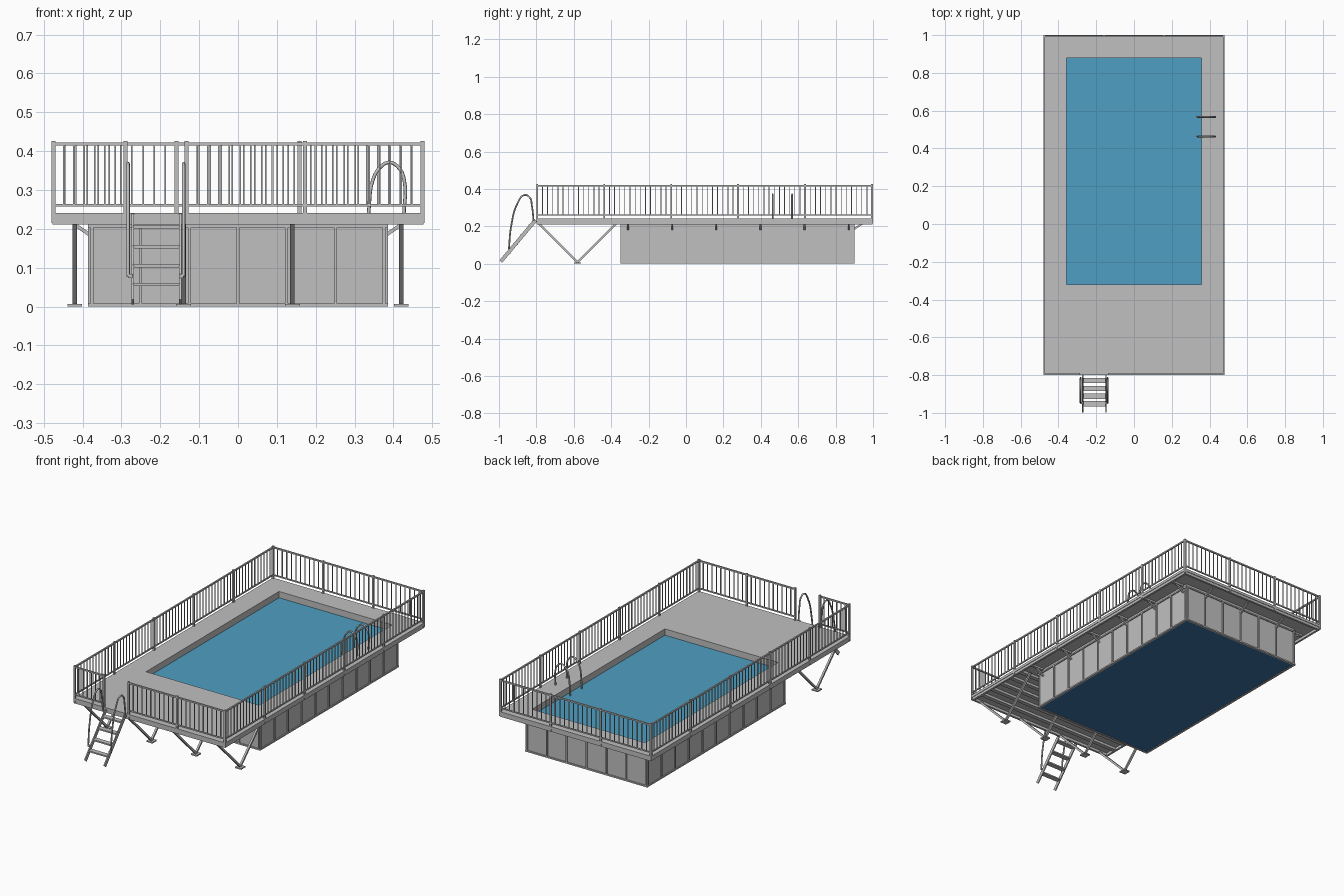
import bpy, bmesh
from math import ceil
from mathutils import Vector, Matrix

cube = bpy.data.objects.get("Cube")
if cube:
    bpy.data.objects.remove(cube)


def material(name, rgb):
    m = bpy.data.materials.new(name)
    m.use_nodes = True
    m.diffuse_color = (*rgb, 1)
    m.node_tree.nodes["Principled BSDF"].inputs["Base Color"].default_value = (*rgb, 1)
    return m


GREY = material("light grey metal", (0.52, 0.53, 0.52))
WATER = material("water blue", (0.076, 0.342, 0.54))
LINER = material("deep blue liner", (0.045, 0.17, 0.37))


class Part:
    """Collects boxes and bars into one mesh object."""

    def __init__(self, name, mat=GREY):
        self.name, self.mat, self.bm = name, mat, bmesh.new()

    def box(self, x0, x1, y0, y1, z0, z1):
        mid = Vector((x0 + x1, y0 + y1, z0 + z1)) / 2
        size = Matrix.Diagonal((x1 - x0, y1 - y0, z1 - z0, 1))
        bmesh.ops.create_cube(self.bm, size=1, matrix=Matrix.Translation(mid) @ size)
        return self

    def bar(self, a, b, w, h):
        """Square bar from a to b; the bar lies in the x or y plane."""
        a, b = Vector(a), Vector(b)
        d = (b - a).normalized()
        side = Vector((1, 0, 0)) if abs(d.x) < 0.01 else Vector((0, 1, 0))
        up = d.cross(side)
        rot = Matrix((side, up, d)).transposed()
        if rot.determinant() < 0:
            rot = Matrix((-side, up, d)).transposed()
        m = Matrix.Translation((a + b) / 2) @ rot.to_4x4()
        m = m @ Matrix.Diagonal((w, h, (b - a).length, 1))
        bmesh.ops.create_cube(self.bm, size=1, matrix=m)
        return self

    def done(self):
        bmesh.ops.recalc_face_normals(self.bm, faces=self.bm.faces)
        mesh = bpy.data.meshes.new(self.name)
        self.bm.to_mesh(mesh)
        self.bm.free()
        mesh.materials.append(self.mat)
        obj = bpy.data.objects.new(self.name, mesh)
        bpy.context.collection.objects.link(obj)
        return obj


def ring(part, ox, oy0, oy1, ix, iy0, iy1, z0, z1):
    """Rectangular frame of four boxes."""
    part.box(-ox, ox, oy0, iy0, z0, z1).box(-ox, ox, iy1, oy1, z0, z1)
    part.box(-ox, -ix, iy0, iy1, z0, z1).box(ix, ox, iy0, iy1, z0, z1)
    return part


def tube(name, points, radius):
    """Smooth bent pipe through the points."""
    c = bpy.data.curves.new(name, "CURVE")
    c.dimensions = "3D"
    c.bevel_depth, c.bevel_resolution, c.resolution_u = radius, 2, 5
    c.use_fill_caps = True
    s = c.splines.new("BEZIER")
    s.bezier_points.add(len(points) - 1)
    for bp, p in zip(s.bezier_points, points):
        bp.co = p
        bp.handle_left_type = bp.handle_right_type = "AUTO"
    c.materials.append(GREY)
    obj = bpy.data.objects.new(name, c)
    bpy.context.collection.objects.link(obj)


W, FRONT, BACK = 0.48, -0.80, 1.0      # deck extents
PX, PY0, PY1 = 0.357, -0.32, 0.88      # pool opening
TX, TY0, TY1 = 0.38, -0.345, 0.895     # tank walls

# Deck plate with opening, edge beam, coping and joists
ring(Part("deck"), W, FRONT, BACK, PX, PY0, PY1, 0.226, 0.241).done()
ring(Part("deck_edge_beam"), W - 0.003, FRONT + 0.003, BACK - 0.003,
     W - 0.015, FRONT + 0.015, BACK - 0.015, 0.211, 0.228).done()
joists = Part("deck_joists")
for i in range(5):
    y = -0.72 + i * 0.08
    joists.box(-0.463, 0.463, y - 0.012, y + 0.012, 0.212, 0.227)
joists.done()

# Tank shell, liner and water
ring(Part("tank_walls"), TX, TY0, TY1, PX, PY0, PY1, 0.004, 0.227).done()
Part("tank_floor", LINER).box(-TX + 0.004, TX - 0.004, TY0 + 0.004, TY1 - 0.004, 0.002, 0.01).done()
Part("water", WATER).box(-PX, PX, PY0, PY1, 0.195, 0.205).done()

# Raised panel ribs and rails around the tank
ribs = Part("tank_ribs")
R, D = 0.004, 0.006
for i in range(7):
    x = -TX + R + i * (TX - R) / 3
    for y in (TY0, TY1):
        ribs.box(x - R, x + R, y - D, y + D, 0, 0.212)
for i in range(11):
    y = TY0 + R + i * (TY1 - TY0 - 2 * R) / 10
    for x in (-TX, TX):
        ribs.box(x - D, x + D, y - R, y + R, 0, 0.212)
for z in (0, 0.204):
    ring(ribs, TX + D, TY0 - D, TY1 + D, TX - D, TY0 + D, TY1 - D, z, z + 0.008)
ribs.done()

# Short diagonal brackets from tank to deck
brackets = Part("deck_brackets")
for i in range(6):
    y = -0.31 + i * 0.236
    for s in (-1, 1):
        brackets.bar((s * TX, y, 0.183), (s * 0.435, y, 0.222), 0.009, 0.009)
        brackets.box(s * 0.42 - 0.035, s * 0.42 + 0.035, y - 0.007, y + 0.007, 0.216, 0.227)
for x in (-0.25, 0, 0.25):
    brackets.bar((x, TY1, 0.183), (x, 0.955, 0.222), 0.009, 0.009)
brackets.done()

# V-shaped legs with foot plates under the front platform
legs = Part("front_legs")
for x in (-0.42, -0.14, 0.14, 0.42):
    legs.bar((x, -0.58, 0.008), (x, -0.79, 0.217), 0.011, 0.011)
    legs.bar((x, -0.58, 0.008), (x, -0.37, 0.217), 0.011, 0.011)
    legs.box(x - 0.019, x + 0.019, -0.599, -0.561, 0, 0.007)
legs.done()

# Railing: each run is a list of post positions along one side
E = 0.005
posts, rails, balusters = Part("railing_posts"), Part("railing_rails"), Part("railing_balusters")


def railing(stations, at, along_x):
    def put(part, u0, u1, half, z0, z1):
        if along_x:
            part.box(u0, u1, at - half, at + half, z0, z1)
        else:
            part.box(at - half, at + half, u0, u1, z0, z1)

    for u in stations:
        put(posts, u - E, u + E, E, 0.215, 0.426)
    for a, b in zip(stations, stations[1:]):
        put(rails, a, b, 0.004, 0.414, 0.422)
        put(rails, a, b, 0.003, 0.257, 0.264)
        n = ceil((b - a) / 0.029)
        for k in range(1, n):
            u = a + (b - a) * k / n
            put(balusters, u - 0.002, u + 0.002, 0.002, 0.262, 0.416)


edge = W - E
railing([-edge, -0.29], FRONT + E, True)
railing([-0.133, 0.172, edge], FRONT + E, True)
railing([-edge, -0.158, 0.158, edge], BACK - E, True)
for s in (-1, 1):
    railing([FRONT + E + i * (BACK - FRONT - 2 * E) / 5 for i in range(6)], s * edge, False)
for part in (posts, rails, balusters):
    part.done()

# Access ladder with stringers, treads and curved handrails
top, foot = Vector((0, -0.805, 0.233)), Vector((0, -0.99, 0.012))
ladder = Part("ladder_stringers")
for x in (-0.271, -0.149):
    ladder.bar(top + Vector((x, 0, 0)), foot + Vector((x, 0, 0)), 0.006, 0.02)
ladder.done()
treads = Part("ladder_treads")
for z in (0.057, 0.105, 0.154, 0.205):
    y = foot.y + (z - foot.z) / (top.z - foot.z) * (top.y - foot.y)
    treads.box(-0.27, -0.15, y - 0.014, y + 0.014, z - 0.004, z + 0.004)
treads.done()
for side, x in (("right", -0.283), ("left", -0.140)):
    path = [(-0.947, 0.078), (-0.935, 0.2), (-0.9, 0.325), (-0.865, 0.367),
            (-0.836, 0.355), (-0.824, 0.31), (-0.815, 0.23)]
    tube("ladder_handrail_" + side, [(x, y, z) for y, z in path], 0.0045)
    Part("handrail_clip_" + side).box(min(x, x + 0.012 * (1 if x < -0.2 else -1)),
                                      max(x, x + 0.012 * (1 if x < -0.2 else -1)),
                                      -0.952, -0.942, 0.074, 0.084).done()

# Pair of arched grab rails at the pool edge
for side, y in (("front", 0.463), ("back", 0.567)):
    arch = [(0.334, 0.2), (0.337, 0.25), (0.347, 0.325), (0.365, 0.357), (0.389, 0.371),
            (0.414, 0.357), (0.428, 0.325), (0.427, 0.235)]
    tube("grab_rail_" + side, [(x, y, z) for x, z in arch], 0.0045)
